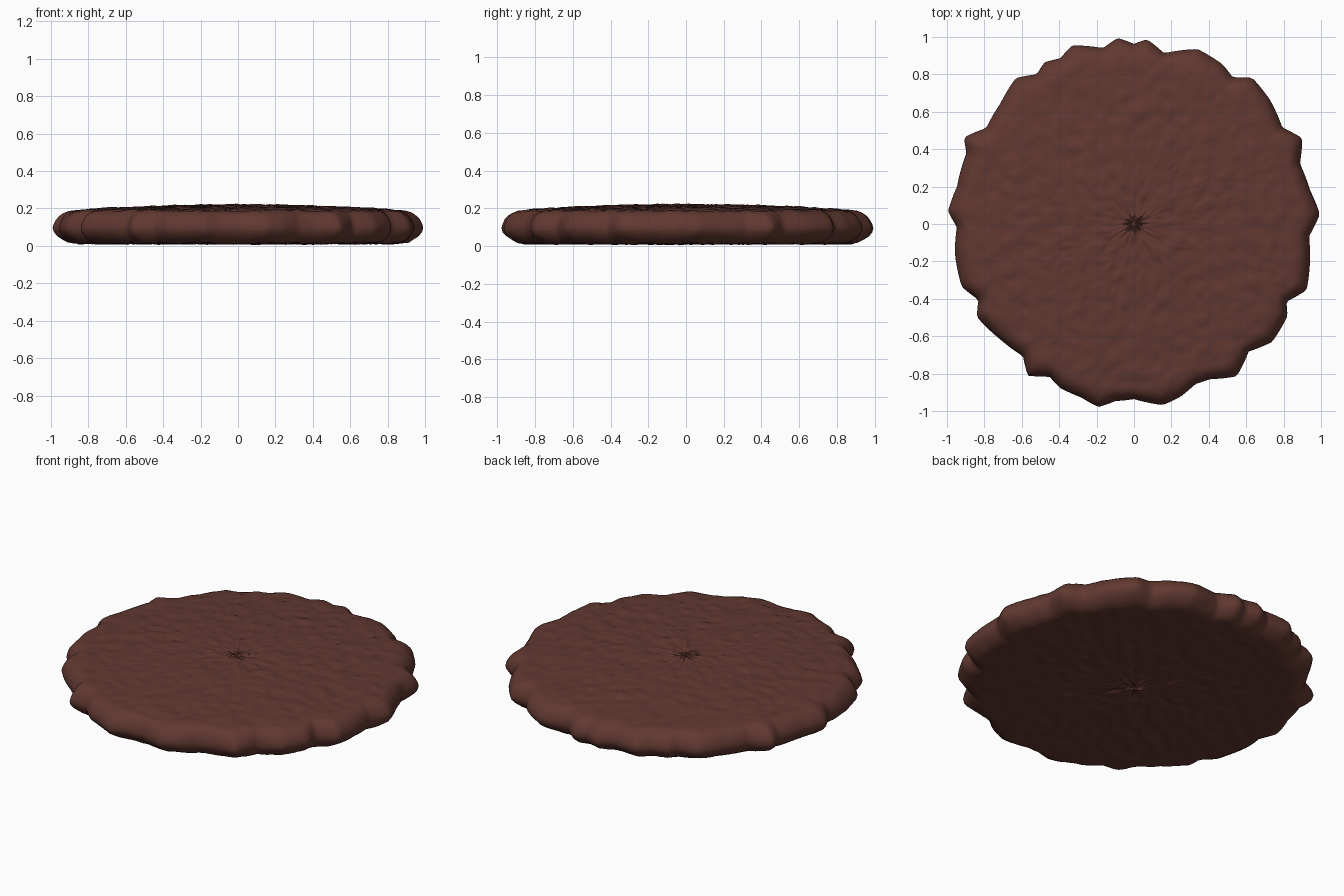
import bpy, bmesh, math
from mathutils import Vector, noise

if "Cube" in bpy.data.objects:
    bpy.data.objects.remove(bpy.data.objects["Cube"])

# Rim outline: angle in degrees, radius
RIM = [(3, .995), (11, .958), (20, .944), (27, 1.01), (33, .946), (42.6, .985), (51, 1.005),
       (56, .945), (61, .976), (70, .995), (80, .927), (86, .99), (90, .963), (95, .998),
       (100, .955), (109, 1.01), (114, .97), (119, .988), (123, .954), (129, 1.004),
       (138, .962), (147, .942), (153, 1.02), (157, .973), (168, .967), (176, .997),
       (181, .947), (189, .97), (200, .98), (206, .925), (210.6, .976), (221, .944),
       (230, .923), (235, .99), (241, .933), (246, .962), (253, .969), (259, .997),
       (264, .952), (270, .936), (279, .98), (285, .957), (291, .916), (296, .923),
       (304, .982), (312, .917), (319.5, .971), (329, .957), (333, .914), (339, .988),
       (348, .962), (356, .938)]
SEG = 300


def rim_radius(deg):
    pts = [(RIM[-1][0] - 360, RIM[-1][1])] + RIM + [(RIM[0][0] + 360, RIM[0][1])]
    for (a, ra), (b, rb) in zip(pts, pts[1:]):
        if a <= deg <= b:
            t = (deg - a) / (b - a)
            return ra + (rb - ra) * t
    return 1.0


# Cross-section from bottom centre, round the bulging edge, to the top centre
profile = [(i / 40 * .9, .013) for i in range(1, 41)]
profile += [(.93, .018), (.955, .032), (.98, .053), (.995, .075), (1, .095),
            (.995, .118), (.985, .14), (.97, .16), (.95, .176), (.925, .186)]
profile += [(.9 * i / 50, .189 + .030 * (1 - (i / 50) ** 2)) for i in range(50, 0, -1)]

bm = bmesh.new()
radii = [rim_radius(360 * s / SEG) for s in range(SEG)]


def place(r, z, s):
    a = 2 * math.pi * s / SEG
    # waviness fades towards the middle
    rr = r * (.96 + (radii[s] - .96) * min(1, r) ** 6)
    p = Vector((rr * math.cos(a), rr * math.sin(a), z))
    n = noise.noise(p * 17) * .008 + noise.noise(p * 38) * .004
    # radial wrinkles near the centre
    n += noise.noise(Vector((math.cos(a) * 6, math.sin(a) * 6, r * 8))) * .008 * max(0, 1 - r / .3)
    p.z = max(0, p.z + n * (.5 if .92 < r else 1))
    return bm.verts.new(p)


rings = [[place(r, z, s) for s in range(SEG)] for r, z in profile]
for lo, hi in zip(rings, rings[1:]):
    for s in range(SEG):
        t = (s + 1) % SEG
        bm.faces.new((lo[s], lo[t], hi[t], hi[s]))
bottom = bm.verts.new((0, 0, .013))
top = bm.verts.new((0, 0, .217))
for s in range(SEG):
    t = (s + 1) % SEG
    bm.faces.new((bottom, rings[0][t], rings[0][s]))
    bm.faces.new((top, rings[-1][s], rings[-1][t]))
for f in bm.faces:
    f.smooth = True

mesh = bpy.data.meshes.new("patty")
bm.to_mesh(mesh)
bm.free()
patty = bpy.data.objects.new("patty", mesh)
bpy.context.collection.objects.link(patty)

mat = bpy.data.materials.new("cooked brown")
mat.diffuse_color = (.12, .04, .03, 1)
mat.use_nodes = True
mat.node_tree.nodes["Principled BSDF"].inputs["Base Color"].default_value = mat.diffuse_color
mesh.materials.append(mat)
